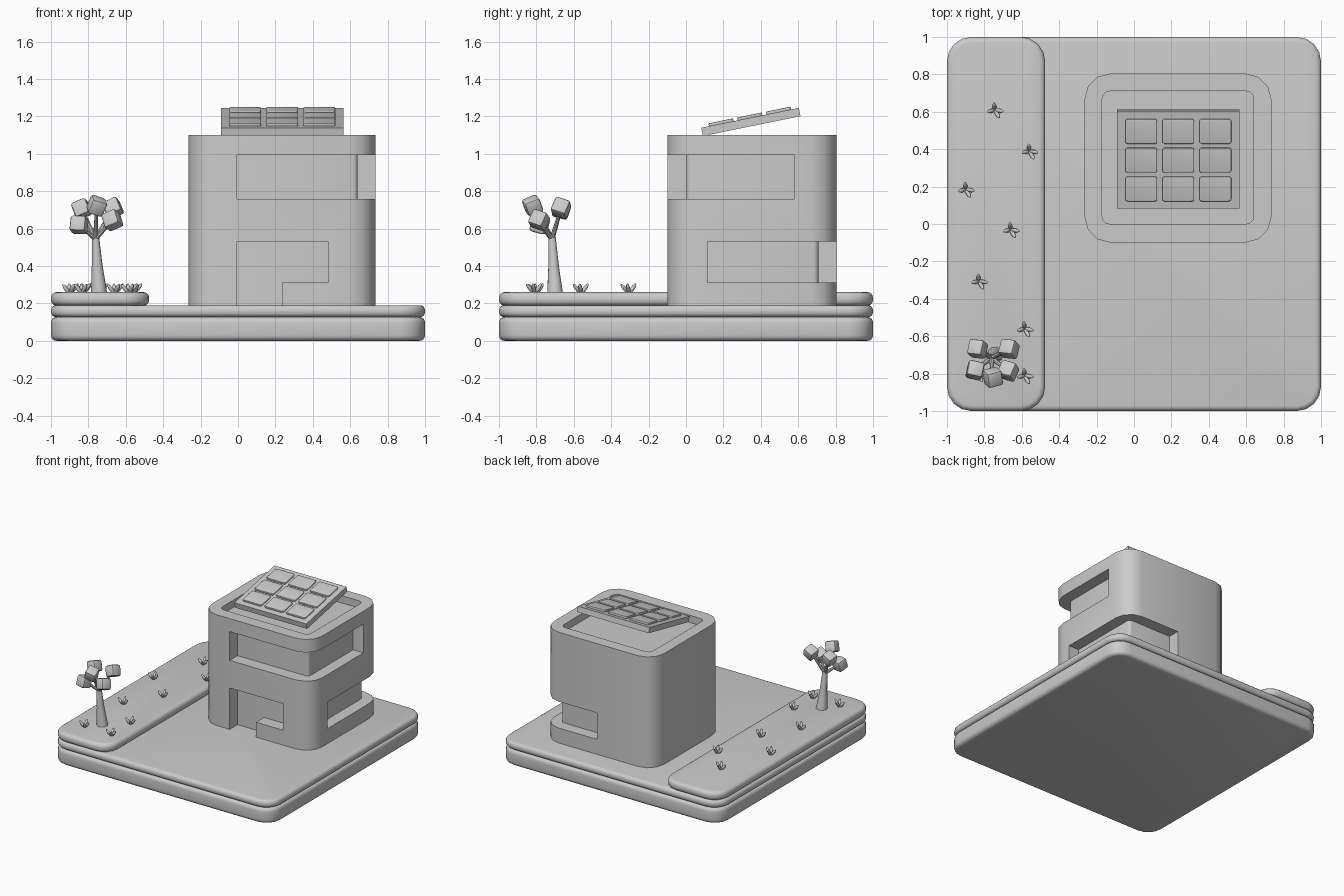
import bpy, bmesh, math, random
from mathutils import Matrix, Vector, Euler

if "Cube" in bpy.data.objects:
    bpy.data.objects.remove(bpy.data.objects["Cube"])

random.seed(4)
grey = bpy.data.materials.new("plain_grey")
grey.diffuse_color = (0.6, 0.6, 0.6, 1)
grey.use_nodes = True
grey.node_tree.nodes["Principled BSDF"].inputs["Base Color"].default_value = grey.diffuse_color


def finish(name, bm, angle=40):
    bmesh.ops.recalc_face_normals(bm, faces=bm.faces)
    me = bpy.data.meshes.new(name)
    bm.to_mesh(me)
    bm.free()
    me.materials.append(grey)
    ob = bpy.data.objects.new(name, me)
    bpy.context.collection.objects.link(ob)
    smooth(ob, angle)
    return ob


def smooth(ob, angle=40):
    bpy.ops.object.select_all(action='DESELECT')
    ob.select_set(True)
    bpy.context.view_layer.objects.active = ob
    bpy.ops.object.shade_smooth_by_angle(angle=math.radians(angle))


def block(name, x0, x1, y0, y1, z0, z1, corner=0.0, rim=0.0, segs=3):
    """Box with rounded vertical corners and, optionally, rounded rims."""
    bm = bmesh.new()
    n = segs if corner else 0
    pts = []
    for cx, cy, a0 in ((x1 - corner, y1 - corner, 0), (x0 + corner, y1 - corner, 90),
                       (x0 + corner, y0 + corner, 180), (x1 - corner, y0 + corner, 270)):
        for i in range(n + 1):
            a = math.radians(a0 + (90 * i / n if n else 0))
            pts.append((cx + corner * math.cos(a), cy + corner * math.sin(a)))
    face = bm.faces.new([bm.verts.new((x, y, z0)) for x, y in pts])
    ext = bmesh.ops.extrude_face_region(bm, geom=[face])
    for v in ext['geom']:
        if isinstance(v, bmesh.types.BMVert):
            v.co.z = z1
    if rim:
        flat = [e for e in bm.edges if abs(e.verts[0].co.z - e.verts[1].co.z) < 1e-5]
        bmesh.ops.bevel(bm, geom=flat, offset=rim, segments=4, profile=0.5, affect='EDGES')
    return finish(name, bm)


def cut(target, cutter):
    mod = target.modifiers.new("cut", 'BOOLEAN')
    mod.operation = 'DIFFERENCE'
    mod.solver = 'EXACT'
    mod.object = cutter
    bpy.context.view_layer.objects.active = target
    bpy.ops.object.modifier_apply(modifier=mod.name)
    bpy.data.objects.remove(cutter)


def rod(bm, a, b, r1, r2, sides=10):
    a, b = Vector(a), Vector(b)
    m = Matrix.Translation((a + b) / 2) @ (b - a).to_track_quat('Z', 'Y').to_matrix().to_4x4()
    bmesh.ops.create_cone(bm, cap_ends=True, segments=sides, radius1=r1, radius2=r2,
                          depth=(b - a).length, matrix=m)


# Base slabs and raised lawn
block("lower_slab", -1, 1, -1, 1, 0.0, 0.127, 0.13, 0.03, 4)
block("upper_slab", -1, 1, -1, 1, 0.127, 0.19, 0.13, 0.027, 4)
block("lawn", -1, -0.475, -1, 1, 0.188, 0.26, 0.13, 0.03, 4)

# House walls with wrap-around openings and a sunken roof
walls = block("house_walls", -0.265, 0.735, -0.1, 0.805, 0.185, 1.10, 0.14)
for box in ((-0.005, 0.9, -0.3, 0.58, 0.757, 0.993),     # upper front-right window
            (-0.005, 0.48, -0.3, 0.3, 0.313, 0.53),      # lower front window
            (-0.005, 0.235, -0.3, 0.3, 0.15, 0.53),      # doorway
            (0.245, 0.9, 0.115, 1.0, 0.313, 0.53)):      # lower back-right window
    cut(walls, block("cutter", *box))
cut(walls, block("cutter", -0.17, 0.64, 0.0, 0.71, 1.04, 1.3, 0.04))
smooth(walls)
block("house_core", -0.168, 0.64, 0.002, 0.708, 0.187, 1.03, 0.025)

# Tilted solar panel with nine cells
tilt = Matrix.Translation((0.237, 0.347, 1.17)) @ Matrix.Rotation(math.radians(11.5), 4, 'X')
board = block("solar_board", -0.327, 0.327, -0.266, 0.266, -0.0225, 0.0225)
board.matrix_world = tilt
for i in range(3):
    for j in range(3):
        x, y = (i - 1) * 0.198, (j - 1) * 0.157
        cell = block("solar_cell", x - 0.085, x + 0.085, y - 0.067, y + 0.067,
                     0.02, 0.038, 0.012, 0.005)
        cell.matrix_world = tilt

# Tree trunk, branches and cube leaves
leaves = ((-0.836, -0.668, 0.705), (-0.668, -0.668, 0.71), (-0.755, -0.82, 0.722),
          (-0.85, -0.782, 0.62), (-0.672, -0.785, 0.645))
bm = bmesh.new()
rod(bm, (-0.743, -0.70, 0.25), (-0.753, -0.708, 0.40), 0.044, 0.029)
rod(bm, (-0.753, -0.708, 0.40), (-0.762, -0.716, 0.56), 0.029, 0.019)
for p in leaves:
    rod(bm, (-0.762, -0.716, 0.545), p, 0.014, 0.008, 8)
finish("tree_trunk", bm)
for p in leaves:
    bm = bmesh.new()
    bmesh.ops.create_cube(bm, size=0.086)
    bmesh.ops.bevel(bm, geom=bm.edges[:], offset=0.014, segments=2, profile=0.5, affect='EDGES')
    rot = Euler([random.uniform(-0.5, 0.5) for _ in range(3)]).to_matrix().to_4x4()
    bm.transform(Matrix.Translation(p) @ rot)
    finish("leaf_cube", bm)

# Grass tufts
tufts = ((-0.745, 0.61), (-0.56, 0.39), (-0.90, 0.185), (-0.66, -0.03),
         (-0.83, -0.305), (-0.585, -0.56), (-0.835, -0.80), (-0.585, -0.81))
for tx, ty in tufts:
    bm = bmesh.new()
    for heading, lean, size in ((95, 35, 0.031), (-10, 42, 0.034), (195, 38, 0.03), (300, 45, 0.034)):
        m = (Matrix.Translation((tx, ty, 0.252)) @ Matrix.Rotation(math.radians(heading), 4, 'Z')
             @ Matrix.Rotation(math.radians(lean), 4, 'Y') @ Matrix.Translation((0, 0, size))
             @ Matrix.Diagonal((0.011, 0.011, size + 0.004, 1)))
        bmesh.ops.create_uvsphere(bm, u_segments=8, v_segments=6, radius=1, matrix=m)
    finish("grass_tuft", bm, 60)
